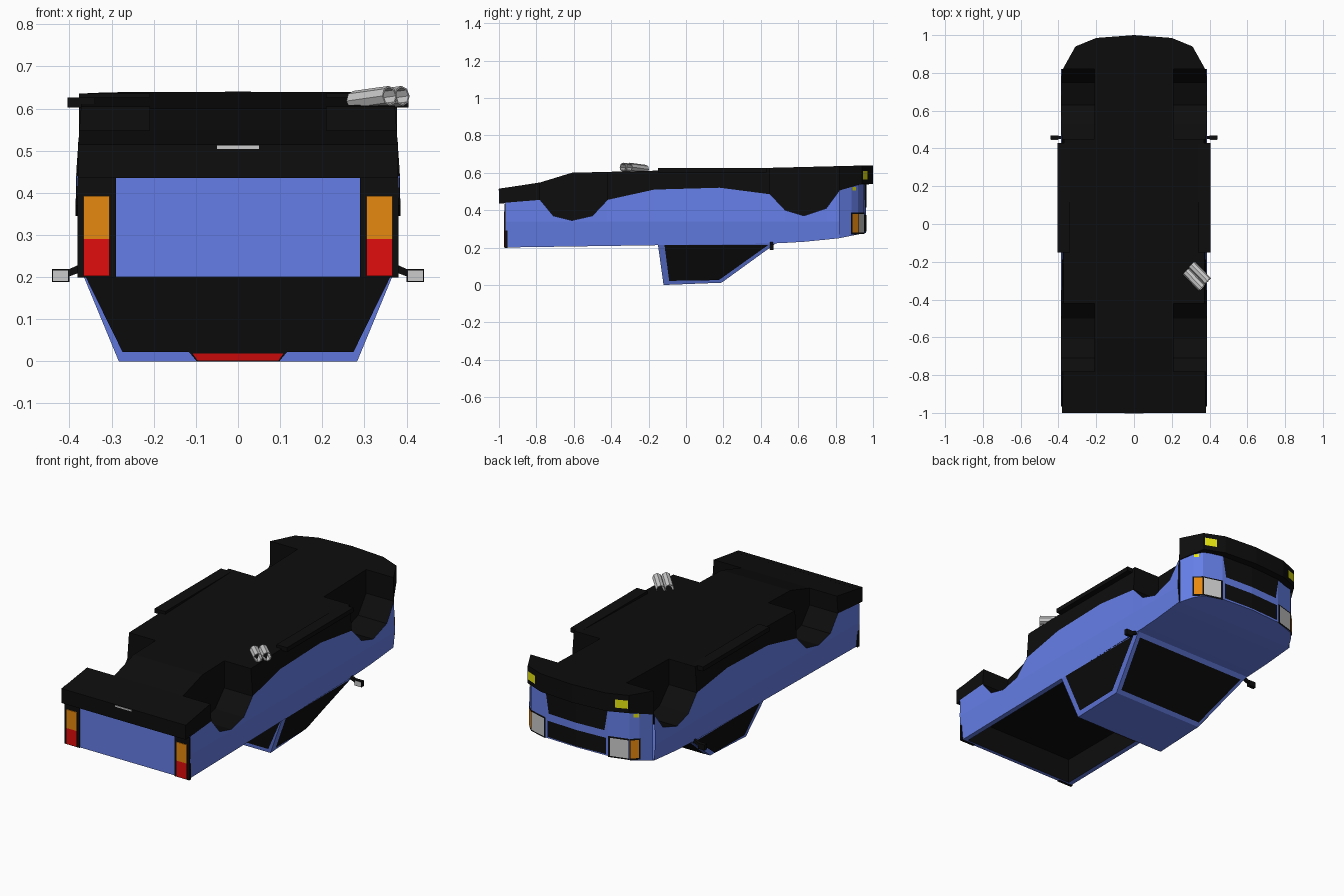
import bpy, bmesh
from mathutils import Vector

if "Cube" in bpy.data.objects:
    bpy.data.objects.remove(bpy.data.objects["Cube"])


def material(name, rgb):
    m = bpy.data.materials.new(name)
    m.diffuse_color = (*rgb, 1)
    m.use_nodes = True
    m.node_tree.nodes["Principled BSDF"].inputs["Base Color"].default_value = m.diffuse_color
    return m


BLUE = material("blue_paint", (0.13, 0.21, 0.80))
BLACK = material("black_trim", (0.004, 0.004, 0.004))
RED = material("red_lens", (0.75, 0.004, 0.004))
ORANGE = material("orange_lens", (0.80, 0.25, 0.005))
YELLOW = material("yellow_lens", (0.80, 0.80, 0.005))


def mesh(name, polys, mat=None):
    """One object from a list of polygons, welded together."""
    bm = bmesh.new()
    for p in polys:
        bm.faces.new([bm.verts.new(v) for v in p])
    bmesh.ops.remove_doubles(bm, verts=bm.verts, dist=0.0002)
    bmesh.ops.recalc_face_normals(bm, faces=bm.faces)
    me = bpy.data.meshes.new(name)
    bm.to_mesh(me)
    bm.free()
    ob = bpy.data.objects.new(name, me)
    bpy.context.collection.objects.link(ob)
    if mat:
        me.materials.append(mat)
    return ob


def prism(name, ring_a, ring_b, mat=None):
    n = len(ring_a)
    sides = [(ring_a[i], ring_a[(i + 1) % n], ring_b[(i + 1) % n], ring_b[i]) for i in range(n)]
    return mesh(name, sides + [ring_a, ring_b], mat)


def box(name, x0, x1, y0, y1, z0, z1, mat=None):
    ring = lambda z: [(x0, y0, z), (x1, y0, z), (x1, y1, z), (x0, y1, z)]
    return prism(name, ring(z0), ring(z1), mat)


def interp(table, t):
    for (a, u), (b, v) in zip(table, table[1:]):
        if t <= b:
            return u + (v - u) * (t - a) / (b - a)
    return table[-1][1]


belt = lambda y: interp([(-1, .20), (.48, .222), (.65, .232), (.82, .25), (1, .286)], y)
under = lambda y: interp([(-1, .515), (-.79, .545), (-.61, .60), (1, .64)], y)
width = lambda z: interp([(0, .372), (.2, .372), (.34, .386), (.45, .384), (.64, .37)], z)

# (y, height where blue paint meets black trim)
LINE = [(-.965, .44), (-.78, .455), (-.71, .37), (-.61, .345), (-.50, .37), (-.42, .455),
        (-.17, .51), (.18, .52), (.45, .485), (.53, .40), (.63, .37), (.75, .41), (.82, .505)]
WELL_X = .21

# Body sides, wheel wells and floor
blue, black = [], []
for (ya, la), (yb, lb) in zip(LINE, LINE[1:]):
    ym = (ya + yb) / 2
    well = -.78 < ym < -.42 or ym > .45
    black.append([(-WELL_X, ya, under(ya)), (WELL_X, ya, under(ya)),
                  (WELL_X, yb, under(yb)), (-WELL_X, yb, under(yb))])
    if ya >= .45:
        wa, wb = width(belt(ya)), width(belt(yb))
        blue.append([(-wa, ya, belt(ya)), (wa, ya, belt(ya)), (wb, yb, belt(yb)), (-wb, yb, belt(yb))])
    for s in (-1, 1):
        P = lambda y, z: (s * width(z), y, z)
        I = lambda y, z: (s * WELL_X, y, z)
        blue.append([P(ya, belt(ya)), P(yb, belt(yb)), P(yb, .34), P(ya, .34)])
        blue.append([P(ya, .34), P(yb, .34), P(yb, lb), P(ya, la)])
        if well:
            black.append([I(ya, la), P(ya, la), P(yb, lb), I(yb, lb)])
            black.append([I(ya, la), I(yb, lb), I(yb, under(yb)), I(ya, under(ya))])
        else:
            black.append([P(ya, la), P(yb, lb), P(yb, under(yb)), P(ya, under(ya))])
            black.append([I(ya, under(ya)), P(ya, under(ya)), P(yb, under(yb)), I(yb, under(yb))])
for y, z in [LINE[1], LINE[5], LINE[8], LINE[12]]:
    for s in (-1, 1):
        black.append([(s * WELL_X, y, z), (s * width(z), y, z),
                      (s * width(under(y)), y, under(y)), (s * WELL_X, y, under(y))])

# Tailgate, bed rim and the strip behind the cab
R, F, BX = -.945, -.165, .345
blue.append([(-.372, -.965, .2), (.372, -.965, .2), (.384, -.965, .44), (-.384, -.965, .44)])
for s in (-1, 1):
    blue.append([(s * BX, -.965, belt(-.965)), (s * .3725, -.965, belt(-.965)),
                 (s * .3735, -.15, belt(-.15)), (s * BX, -.15, belt(-.15))])
for a, b in ((-.965, R), (F, -.15)):
    blue.append([(-BX, a, belt(a)), (BX, a, belt(a)), (BX, b, belt(b)), (-BX, b, belt(b))])
mesh("body_panels", blue, BLUE)
mesh("underbody", black, BLACK)

# Bed interior
top = [(-BX, R, belt(R)), (BX, R, belt(R)), (BX, F, belt(F)), (-BX, F, belt(F))]
low = [(x, y, .34) for x, y, z in top]
mesh("bed_interior", [low] + [(top[i], top[i - 1], low[i - 1], low[i]) for i in range(4)], BLACK)

# Nose
half = [(.372, .82), (.335, .885), (.30, .92), (.19, .952)]
plan = half + [(0, .962)] + [(-x, y) for x, y in reversed(half)]
hood = [(x, y, belt(y)) for x, y in plan]
chin = [(x, y, .505 if y < .83 else .56) for x, y in plan]
mesh("nose", [hood] + [(hood[i], hood[i + 1], chin[i + 1], chin[i]) for i in range(len(plan) - 1)], BLUE)

# Bumpers
half_b = [(.377, .82), (.31, .94), (.2, .985)]
plan_b = half_b + [(0, 1)] + [(-x, y) for x, y in reversed(half_b)]
prism("front_bumper", [(x, y, .505 if y < .83 else .54) for x, y in plan_b],
      [(x, y, under(y)) for x, y in plan_b], BLACK)
prism("rear_bumper", [(-.38, -1, .435), (.38, -1, .435), (.38, -.96, .438), (-.38, -.96, .438)],
      [(-.38, -1, .515), (.38, -1, .515), (.38, -.96, .521), (-.38, -.96, .521)], BLACK)
box("plate_lamp", -.05, .05, -1.003, -.99, .504, .512)


def patch(name, s, p, q, t0, t1, z0, z1, mat=None, off=.003, pinch=0):
    """Flat patch on a vertical facet running from plan point p to q."""
    p, q = Vector(p), Vector(q)
    d = (q - p).normalized()
    n = Vector((-d.y, d.x)) if d.x > 0 else Vector((d.y, -d.x))
    a, b = p.lerp(q, t0) + n * off, p.lerp(q, t1) + n * off
    c = a + d * pinch
    mesh(name, [[(s * c.x, c.y, z0), (s * b.x, b.y, z0), (s * b.x, b.y, z1), (s * a.x, a.y, z1)]], mat)


C = (0, .962)
for s, side in ((-1, "left"), (1, "right")):
    # Headlights, grille halves and bumper lamps
    patch(side + "_turn_frame", s, half[1], half[2], -.1, 1, .27, .388, BLACK, .002)
    patch(side + "_headlight_frame", s, half[2], half[3], 0, 1, .272, .388, BLACK, .002)
    patch(side + "_turn_lamp", s, half[1], half[2], .05, .95, .28, .38, ORANGE, .004)
    patch(side + "_headlight", s, half[2], half[3], .04, .9, .28, .38, None, .004)
    patch(side + "_grille", s, half[3], C, .06, 1, .285, .375, BLACK)
    patch(side + "_air_intake", s, half[3], C, .0, 1, .415, .535, BLACK, .003, .02)
    patch(side + "_marker_lamp", s, half[1], half[2], .05, .6, .505, .525, YELLOW)
    patch(side + "_fog_lamp", s, half_b[1], half_b[2], .05, .6, .565, .61, YELLOW)

    # Tail lights
    x0, x1 = sorted((s * .29, s * .381))
    box(side + "_tail_frame", x0, x1, -.97, -.955, .199, .436, BLACK)
    x0, x1 = sorted((s * .305, s * .367))
    box(side + "_brake_lamp", x0, x1, -.974, -.965, .203, .29, RED)
    box(side + "_rear_turn_lamp", x0, x1, -.974, -.965, .29, .393, ORANGE)

    # Running board
    x0, x1 = sorted((s * .34, s * .405))
    box(side + "_running_board", x0, x1, -.15, .43, .602, .626, BLACK)

    # Door mirror
    prism(side + "_mirror_arm", [(s * .365, .45, .215), (s * .365, .465, .215), (s * .365, .465, .235), (s * .365, .45, .235)],
          [(s * .405, .45, .20), (s * .405, .465, .20), (s * .405, .465, .217), (s * .405, .45, .217)], BLACK)
    x0, x1 = sorted((s * .40, s * .442))
    box(side + "_mirror", x0, x1, .448, .468, .188, .219, BLACK)
    x0, x1 = sorted((s * .403, s * .439))
    box(side + "_mirror_glass", x0, x1, .446, .45, .191, .216)

# Cab
base = [(-.372, -.15, .215), (.372, -.15, .215), (.372, .48, .222), (-.372, .48, .222)]
roof = [(-.283, -.12, 0), (.283, -.12, 0), (.28, .19, .012), (-.28, .19, .012)]
prism("cab", base, roof, BLUE)
glass_x = lambda z: .286 + .0895 * z / .22
for s, side in ((-1, "left"), (1, "right")):
    outline = [(-.115, .214), (-.09, .022), (.175, .026), (.44, .214)]
    mesh(side + "_window", [[(s * glass_x(z), y, z) for y, z in outline]], BLACK)
mesh("rear_window", [[(-.364, -.152, .205), (.364, -.152, .205), (.274, -.127, .022), (-.274, -.127, .022)]], BLACK)
mesh("windshield", [[(-.345, .46, .204), (.345, .46, .204), (.265, .213, .024), (-.265, .213, .024)]], BLACK)
mesh("brake_light_frame", [[(-.117, -.129, .023), (.117, -.129, .023), (.098, -.124, 0), (-.098, -.124, 0)]], BLACK)
mesh("high_brake_light", [[(-.108, -.131, .019), (.108, -.131, .019), (.096, -.127, .002), (-.096, -.127, .002)]], RED)

# Twin exhaust tips
for i, (x, y) in enumerate(((.305, -.215), (.275, -.25))):
    a, b = Vector((x, y, .618)), Vector((x + .085, y - .088, .63))
    bpy.ops.mesh.primitive_cylinder_add(vertices=8, radius=.024, depth=(b - a).length, end_fill_type='NOTHING',
                                        location=(a + b) / 2, rotation=(b - a).to_track_quat('Z', 'Y').to_euler())
    tip = bpy.context.object
    tip.name = f"exhaust_tip_{i + 1}"
    tip.modifiers.new("wall", 'SOLIDIFY').thickness = .004
